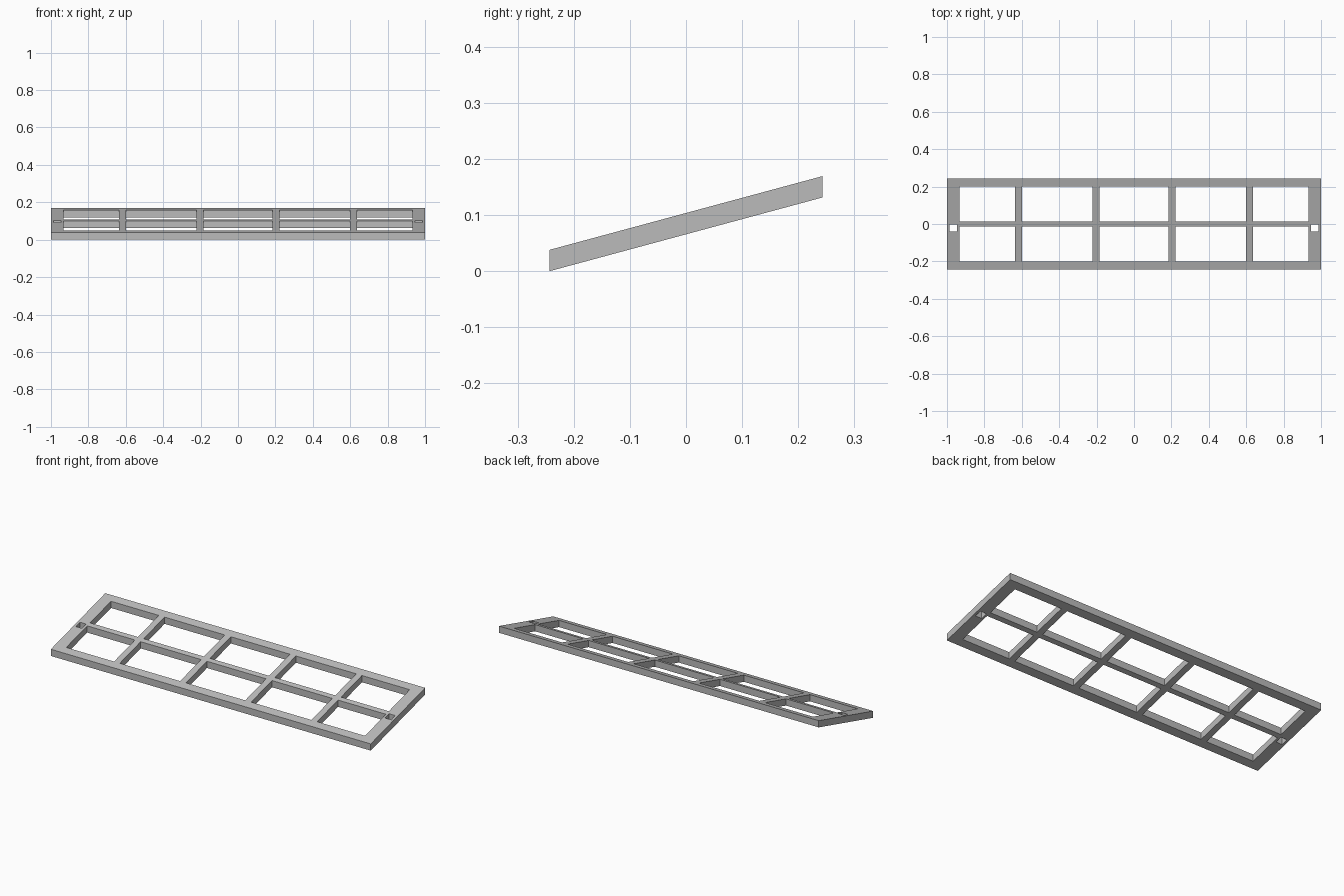
import bpy
import bmesh

if "Cube" in bpy.data.objects:
    bpy.data.objects.remove(bpy.data.objects["Cube"], do_unlink=True)

HALF_DEPTH = 0.243
THICKNESS = 0.038
SLOPE = 0.27

# Openings as (low, high) spans, mirrored across the centre
half_x = [(0.222, 0.599), (0.635, 0.934)]
pane_x = [(-0.185, 0.185)] + half_x + [(-b, -a) for a, b in half_x]
pane_y = [(0.013, 0.2), (-0.2, -0.013)]
slot_x = [(0.947, 0.986), (-0.986, -0.947)]
slot_y = [(-0.04, -0.003)]


def breaks(limit, *groups):
    return sorted({-limit, limit} | {v for g in groups for span in g for v in span})


def inside(v, spans):
    return any(a < v < b for a, b in spans)


# Flat lattice: every grid cell except the panes and the end slots
xs = breaks(1, pane_x, slot_x)
ys = breaks(HALF_DEPTH, pane_y, slot_y)
bm = bmesh.new()
grid = [[bm.verts.new((x, y, SLOPE * (y + HALF_DEPTH))) for y in ys] for x in xs]
for i in range(len(xs) - 1):
    for j in range(len(ys) - 1):
        cx, cy = (xs[i] + xs[i + 1]) / 2, (ys[j] + ys[j + 1]) / 2
        pane = inside(cx, pane_x) and inside(cy, pane_y)
        slot = inside(cx, slot_x) and inside(cy, slot_y)
        if not (pane or slot):
            bm.faces.new((grid[i][j], grid[i + 1][j], grid[i + 1][j + 1], grid[i][j + 1]))
bmesh.ops.delete(bm, geom=[v for v in bm.verts if not v.link_faces], context="VERTS")

# Vertical thickness, keeping the underside
result = bmesh.ops.extrude_face_region(bm, geom=bm.faces[:], use_keep_orig=True)
top = [g for g in result["geom"] if isinstance(g, bmesh.types.BMVert)]
bmesh.ops.translate(bm, verts=top, vec=(0, 0, THICKNESS))
bmesh.ops.recalc_face_normals(bm, faces=bm.faces[:])

mesh = bpy.data.meshes.new("sloped_lattice_frame")
bm.to_mesh(mesh)
bm.free()
frame = bpy.data.objects.new("sloped_lattice_frame", mesh)
bpy.context.collection.objects.link(frame)

# Single plain grey finish
grey = bpy.data.materials.new("plain_grey")
grey.use_nodes = True
colour = (0.5, 0.5, 0.5, 1)
grey.diffuse_color = colour
grey.node_tree.nodes["Principled BSDF"].inputs["Base Color"].default_value = colour
mesh.materials.append(grey)
